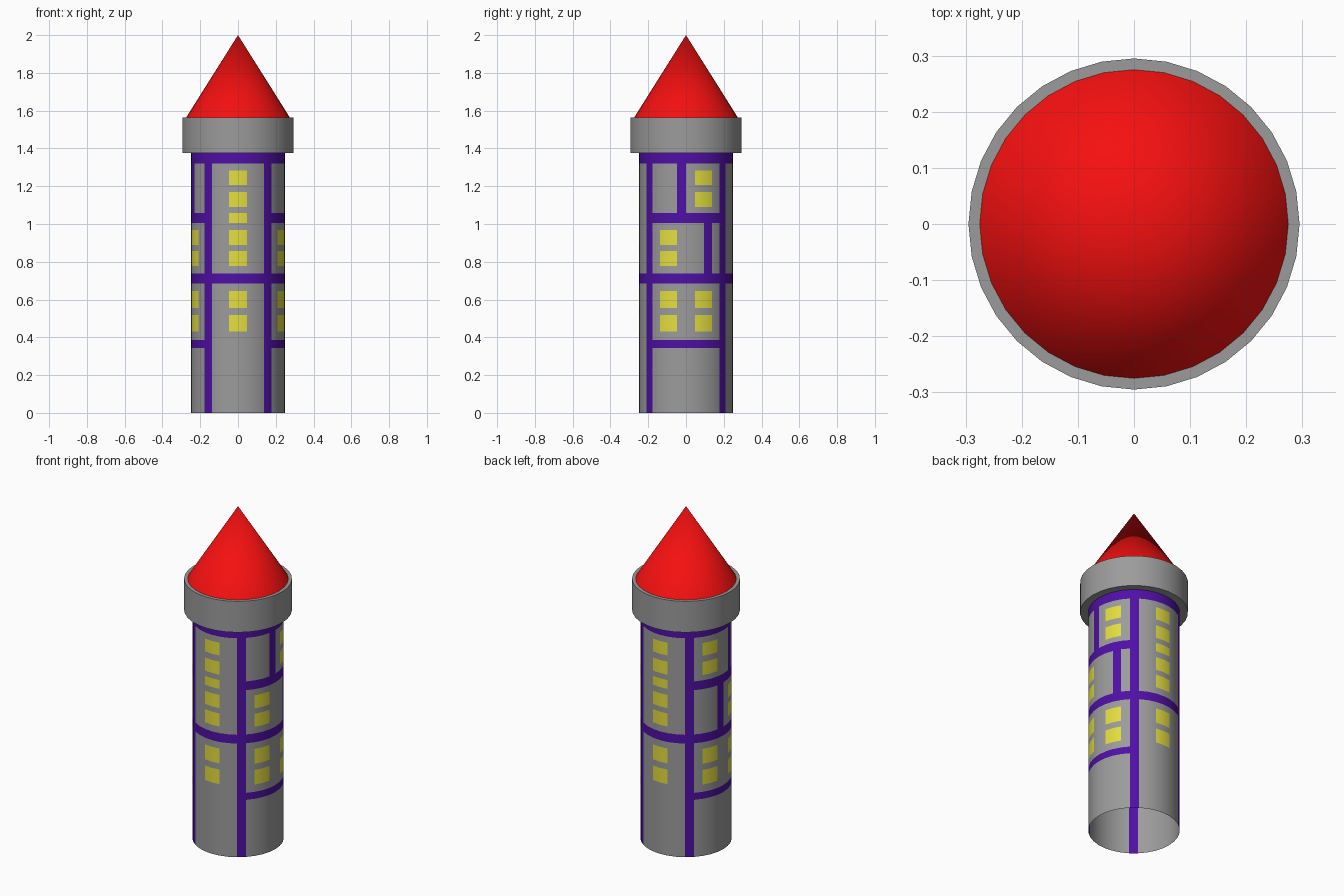
import bpy, bmesh
from math import cos, sin, radians, tau

if "Cube" in bpy.data.objects:
    bpy.data.objects.remove(bpy.data.objects["Cube"])

N = 32  # sides all round


def material(name, rgb):
    m = bpy.data.materials.new(name)
    m.diffuse_color = (*rgb, 1)
    m.use_nodes = True
    m.node_tree.nodes["Principled BSDF"].inputs["Base Color"].default_value = m.diffuse_color
    return m


GREY = material("stone_grey", (0.33, 0.33, 0.33))
PURPLE = material("trim_purple", (0.08, 0.005, 0.38))
YELLOW = material("window_yellow", (0.78, 0.73, 0.05))
RED = material("roof_red", (0.92, 0.005, 0.005))


def lathe(name, profile, mats, pick=lambda side, row: 0):
    """Revolve (radius, z) points; pick gives each face its material slot."""
    bm = bmesh.new()
    rings = []
    for r, z in profile:
        if r == 0:
            rings.append([bm.verts.new((0, 0, z))] * N)
        else:
            rings.append([bm.verts.new((r * cos(tau * i / N), r * sin(tau * i / N), z))
                          for i in range(N)])
    for row, (a, b) in enumerate(zip(rings, rings[1:])):
        for i in range(N):
            j = (i + 1) % N
            corners = list(dict.fromkeys((a[i], a[j], b[j], b[i])))
            bm.faces.new(corners).material_index = pick(i, row)
    me = bpy.data.meshes.new(name)
    bm.to_mesh(me)
    bm.free()
    for m in mats:
        me.materials.append(m)
    ob = bpy.data.objects.new(name, me)
    bpy.context.collection.objects.link(ob)
    bpy.context.view_layer.objects.active = ob
    ob.select_set(True)
    bpy.ops.object.shade_smooth_by_angle(angle=radians(40))
    ob.select_set(False)
    return ob


# Tower wall: rows cut at every band and window edge
LEVELS = [0, .344, .386, .43, .518, .555, .645, .685, .738, .778, .857,
          .889, .968, 1.005, 1.058, 1.09, 1.169, 1.206, 1.283, 1.32, 1.376]
LOW, MID, TOP = (3, 5), (9, 11), (15, 17)      # window rows of each storey
STRIPS = (4, 11, 20, 27)                       # full-height vertical trim
FRONT_BACK = (*range(5, 11), *range(21, 27))   # panels without the side bands
DIVIDERS = {31: range(14, 19), 17: range(14, 19), 2: range(8, 13), 15: range(8, 13)}
WINDOWS = [((7, 8, 23, 24), LOW + MID + (13,) + TOP),
           ((1, 2, 29, 30, 13, 14, 17, 18), LOW),
           ((29, 30, 17, 18), MID),
           ((1, 2, 13, 14), TOP)]


def wall_slot(side, row):
    if side in STRIPS or row in (7, 19) or row in DIVIDERS.get(side, ()):
        return 1
    if row in (1, 13) and side not in FRONT_BACK:
        return 1
    return 2 if any(side in s and row in r for s, r in WINDOWS) else 0


lathe("tower_wall", [(0.25, z) for z in LEVELS], (GREY, PURPLE, YELLOW), wall_slot)

# Overhanging collar below the roof
lathe("collar", [(0.25, 1.376), (0.295, 1.376), (0.295, 1.563), (0.275, 1.563)], (GREY,))

# Conical roof
lathe("roof", [(0.275, 1.563), (0, 2.0)], (RED,))
